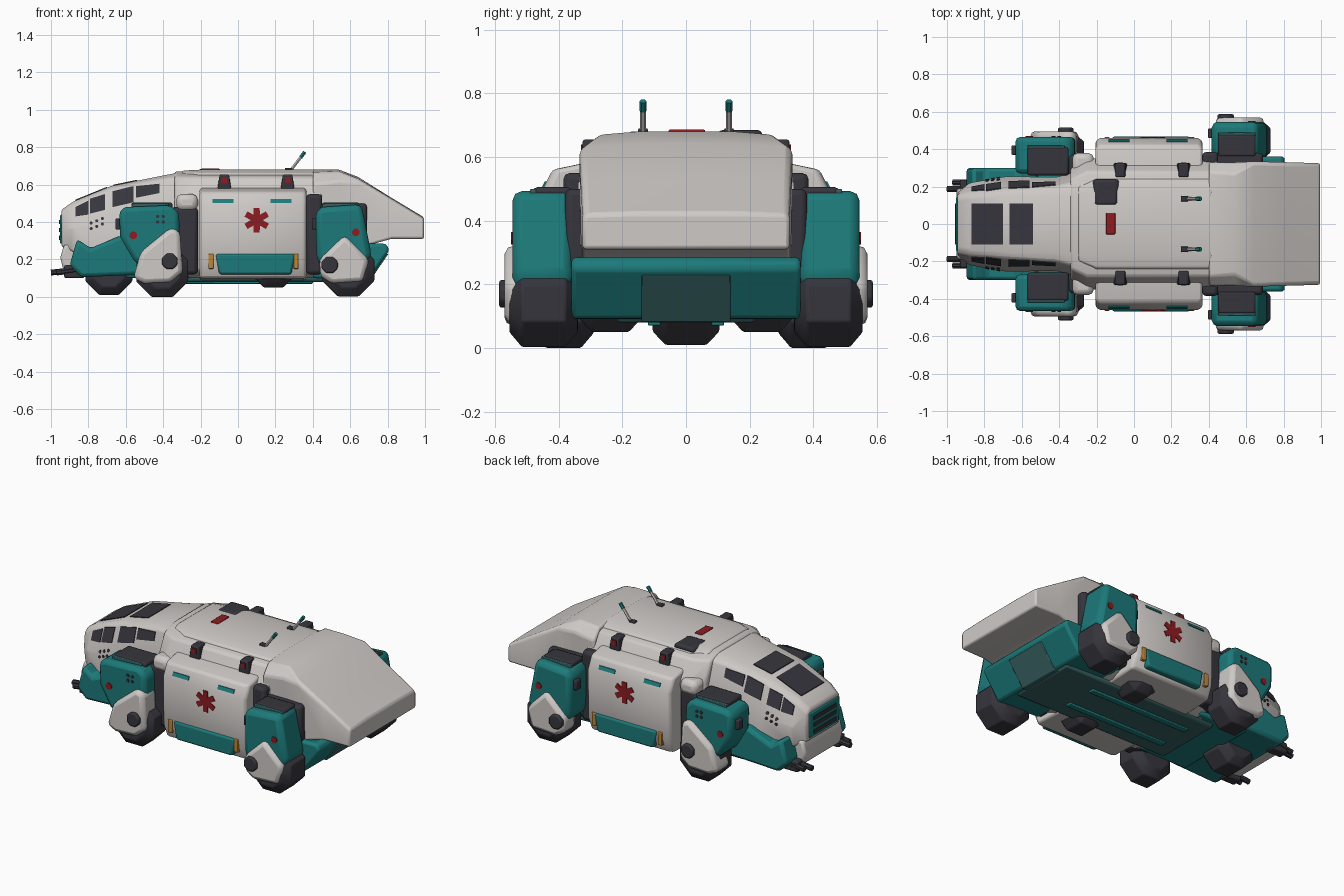
import bpy, bmesh, math
from mathutils import Vector
from mathutils.bvhtree import BVHTree


def material(name, rgb):
    m = bpy.data.materials.new(name)
    m.diffuse_color = (*rgb, 1)
    return m


WHITE = material("warm white", (0.62, 0.59, 0.57))
TEAL = material("teal", (0.012, 0.195, 0.195))
DARK = material("charcoal", (0.036, 0.036, 0.046))
RED = material("red", (0.27, 0.012, 0.016))
SLATE = material("slate teal", (0.04, 0.12, 0.125))
ORANGE = material("orange", (0.5, 0.24, 0.04))


def finish(name, bm, mat, bevel=0.0, mirror=False):
    bmesh.ops.recalc_face_normals(bm, faces=bm.faces)
    me = bpy.data.meshes.new(name)
    bm.to_mesh(me)
    bm.free()
    me.materials.append(mat)
    ob = bpy.data.objects.new(name, me)
    bpy.context.collection.objects.link(ob)
    if bevel:
        b = ob.modifiers.new("bevel", 'BEVEL')
        b.width, b.segments, b.limit_method = bevel, 2, 'ANGLE'
    if mirror:
        m = ob.modifiers.new("mirror", 'MIRROR')
        m.use_axis = (False, True, False)
        m.use_mirror_merge = False
    return ob


def skin(rings):
    """Closed solid through a list of equal-length point rings."""
    bm = bmesh.new()
    vs = [[bm.verts.new(p) for p in r] for r in rings]
    n = len(vs[0])
    for a, b in zip(vs, vs[1:]):
        for i in range(n):
            j = (i + 1) % n
            bm.faces.new((a[i], a[j], b[j], b[i]))
    bm.faces.new(vs[0])
    bm.faces.new(vs[-1][::-1])
    return bm


def loft(name, sections, mat, bevel=0.012):
    """Symmetric hull along x from half cross-sections of (y, z)."""
    rings = [[(x, y, z) for y, z in h] + [(x, -y, z) for y, z in reversed(h)]
             for x, h in sections]
    return finish(name, skin(rings), mat, bevel)


def block(name, prof, y0, y1, mat, bevel=0.01, mirror=True):
    """Side profile of (x, z) points extruded across y."""
    rings = [[(x, y, z) for x, z in prof] for y in (y0, y1)]
    return finish(name, skin(rings), mat, bevel, mirror)


def box(name, x0, x1, y0, y1, z0, z1, mat, bevel=0.01, mirror=True):
    return block(name, [(x0, z0), (x1, z0), (x1, z1), (x0, z1)], y0, y1, mat, bevel, mirror)


def ngon(cx, cz, r, n):
    angles = [2 * math.pi * (i + 0.5) / n for i in range(n)]
    return [(cx + r * math.sin(a), cz + r * math.cos(a)) for a in angles]


def star(cx, cz, r, inner):
    """Six blunt arms, one pointing up."""
    out = []
    for i in range(6):
        for da, k in ((-0.24, r), (0.24, r), (math.pi / 6, inner)):
            a = i * math.pi / 3 + da
            out.append((cx + k * math.sin(a), cz + k * math.cos(a)))
    return out


def wheel(name, x, bottom, r, y0, y1, mirror=True):
    """Octagonal wheel with chamfered shoulders, resting at the given height."""
    cz = bottom + r * math.cos(math.pi / 8)
    rings = [[(u, y, v) for u, v in ngon(x, cz, r * k, 8)]
             for y, k in ((y0, 0.66), (y0 + 0.04, 1), (y1 - 0.04, 1), (y1, 0.66))]
    return finish(name, skin(rings), DARK, 0.006, mirror)


def rod(name, a, b, r, mat, n=8):
    a, b = Vector(a), Vector(b)
    q = (b - a).to_track_quat('Z', 'Y')
    rings = [[p + q @ Vector((u, v, 0)) for u, v in ngon(0, 0, r, n)] for p in (a, b)]
    return finish(name, skin(rings), mat, 0, True)


def decal(name, target, pts, axis, sign, mat):
    """Thin plate whose outline is projected onto the target along an axis."""
    bpy.context.view_layer.update()
    tree = BVHTree.FromObject(target, bpy.context.evaluated_depsgraph_get())
    d = Vector([0, 0, 0])
    d[axis] = -sign
    hits = []
    for u, v in pts:
        o = [u, v]
        o.insert(axis, 3 * sign)
        h = tree.ray_cast(Vector(o), d)[0]
        if h is None:
            return
        hits.append(h)
    finish(name, skin([[h - d * 0.005 for h in hits], [h + d * 0.004 for h in hits]]), mat)


def side_decal(name, target, pts, mat):
    for s in (-1, 1):
        decal(name, target, pts, 1, s, mat)


def rect(a0, a1, b0, b1):
    return [(a0, b0), (a1, b0), (a1, b1), (a0, b1)]


# Cab, main hull, side bays and sloping tail
cab = loft("cab", [
    (-0.945, [(0.15, 0.27), (0.165, 0.36), (0.16, 0.44), (0.13, 0.465)]),
    (-0.88, [(0.21, 0.24), (0.22, 0.36), (0.17, 0.49), (0.14, 0.51)]),
    (-0.68, [(0.25, 0.20), (0.255, 0.40), (0.185, 0.575), (0.15, 0.592)]),
    (-0.42, [(0.24, 0.15), (0.25, 0.46), (0.20, 0.625), (0.15, 0.645)]),
    (-0.26, [(0.26, 0.15), (0.29, 0.50), (0.24, 0.65), (0.17, 0.675)])], WHITE)
hull_half = [(0.25, 0.1), (0.34, 0.14), (0.35, 0.52), (0.28, 0.64), (0.17, 0.67)]
hull = loft("hull", [(-0.34, [(y * 0.85, z) for y, z in hull_half]),
                     (-0.25, hull_half), (0.45, hull_half)], WHITE)
bay_half = [(0.2, 0.09), (0.42, 0.1), (0.455, 0.18), (0.46, 0.48), (0.42, 0.56), (0.3, 0.585)]
bay = loft("side_bays", [(-0.205, [(y * 0.97, z) for y, z in bay_half]), (-0.18, bay_half),
                         (0.34, bay_half), (0.365, [(y * 0.97, z) for y, z in bay_half])], WHITE)
tail = loft("tail", [
    (0.40, [(0.33, 0.2), (0.33, 0.6), (0.28, 0.665), (0.15, 0.68)]),
    (0.54, [(0.33, 0.2), (0.33, 0.62), (0.27, 0.67), (0.15, 0.68)]),
    (0.64, [(0.33, 0.26), (0.335, 0.61), (0.325, 0.632), (0.15, 0.642)]),
    (0.82, [(0.33, 0.31), (0.33, 0.50), (0.32, 0.525), (0.15, 0.53)]),
    (0.995, [(0.325, 0.31), (0.325, 0.40), (0.315, 0.42), (0.15, 0.425)])], WHITE)
roof = loft("roof_panel", [(-0.3, [(0.2, 0.62), (0.2, 0.66), (0.16, 0.675)]),
                           (-0.2, [(0.25, 0.62), (0.24, 0.66), (0.17, 0.68)]),
                           (0.42, [(0.25, 0.62), (0.24, 0.66), (0.17, 0.68)])], WHITE)
block("rear_skirt", [(0.4, 0.1), (0.7, 0.09), (0.81, 0.25), (0.79, 0.285), (0.4, 0.285)],
      -0.36, 0.36, TEAL, 0.015, False)
box("underbody", -0.4, 0.68, -0.22, 0.22, 0.08, 0.14, SLATE, 0.015, False)
box("underbody_rail", -0.3, 0.4, 0.08, 0.12, 0.07, 0.1, TEAL, 0.005)
block("rear_hatch", [(0.6, 0.085), (0.703, 0.082), (0.804, 0.23), (0.6, 0.23)],
      -0.14, 0.14, SLATE, 0.004, False)

# Nose: fenders, bumper, grille, twin guns
block("nose_fender", [(-0.86, 0.31), (-0.79, 0.26), (-0.62, 0.33), (-0.52, 0.30),
                      (-0.5, 0.12), (-0.84, 0.105), (-0.9, 0.17)], -0.3, 0.3, TEAL, 0.02, False)
box("nose_belly", -0.6, -0.26, -0.27, 0.27, 0.1, 0.25, TEAL, 0.015, False)
block("bumper", [(-0.93, 0.28), (-0.95, 0.21), (-0.93, 0.13), (-0.8, 0.115), (-0.8, 0.28)],
      -0.19, 0.19, WHITE, 0.015, False)
box("grille", -0.952, -0.9, -0.145, 0.145, 0.285, 0.44, TEAL, 0.008, False)
for i in range(3):
    box("grille_slat", -0.957, -0.93, -0.11, 0.11, 0.305 + 0.042 * i, 0.327 + 0.042 * i, DARK, 0, False)
box("gun_mount", -0.93, -0.82, 0.17, 0.235, 0.1, 0.17, DARK)
for dy, end in ((-0.013, -1.0), (0.022, -0.97)):
    rod("gun_barrel", (-0.85, 0.2 + dy, 0.145), (end, 0.2 + dy, 0.13), 0.017, DARK)

# Cab windows and vents
for p in ([(-0.87, 0.43), (-0.87, 0.48), (-0.80, 0.515), (-0.80, 0.44)],
          [(-0.79, 0.445), (-0.79, 0.525), (-0.71, 0.55), (-0.71, 0.465)],
          [(-0.67, 0.48), (-0.67, 0.565), (-0.56, 0.592), (-0.56, 0.505)],
          [(-0.545, 0.53), (-0.545, 0.592), (-0.42, 0.605), (-0.42, 0.555)]):
    side_decal("cab_side_window", cab, p, DARK)
for x0, x1 in ((-0.87, -0.7), (-0.665, -0.54)):
    decal("windshield", cab, rect(x0, x1, -0.11, 0.11), 2, 1, DARK)
for i in range(6):
    side_decal("cab_vent", cab, ngon(-0.785 + 0.03 * (i % 3), 0.365 + 0.03 * (i // 3) + 0.012 * (i % 3),
                                     0.009, 6), DARK)

# Side bay trim
side_decal("rescue_star", bay, star(0.1, 0.41, 0.068, 0.033), RED)
for x in (-0.08, 0.23):
    side_decal("bay_light", bay, rect(x - 0.055, x + 0.055, 0.503, 0.523), TEAL)
block("bay_sill", [(-0.12, 0.23), (0.305, 0.23), (0.285, 0.12), (-0.1, 0.12)], 0.4, 0.467, TEAL, 0.012)
for x in (-0.145, 0.31):
    box("bay_marker", x - 0.014, x + 0.014, 0.41, 0.464, 0.15, 0.23, ORANGE, 0.004)

# Dark frames between hull and wheel pods
box("rear_frame", 0.365, 0.45, 0.3, 0.385, 0.12, 0.55, DARK, 0.02)
box("rear_pod_arm", 0.42, 0.69, 0.3, 0.38, 0.13, 0.5, DARK, 0.02)
box("front_frame", -0.36, -0.215, 0.25, 0.37, 0.12, 0.48, DARK, 0.02)
box("front_arch", -0.33, -0.215, 0.24, 0.38, 0.46, 0.55, WHITE, 0.03)

# Wheel pods with hub covers
front_pod = block("front_wheel_pod", [(-0.635, 0.46), (-0.6, 0.48), (-0.36, 0.49), (-0.315, 0.45),
                                      (-0.31, 0.2), (-0.53, 0.17), (-0.56, 0.2), (-0.63, 0.32)],
                  0.27, 0.465, TEAL, 0.025)
rear_pod = block("rear_wheel_pod", [(0.415, 0.46), (0.45, 0.48), (0.66, 0.495), (0.715, 0.22),
                                    (0.66, 0.14), (0.46, 0.15), (0.42, 0.2)],
                 0.355, 0.545, TEAL, 0.03)
block("front_hub_cover", [(-0.56, 0.1), (-0.52, 0.24), (-0.36, 0.37), (-0.31, 0.35),
                          (-0.295, 0.13), (-0.36, 0.075), (-0.5, 0.07)], 0.36, 0.495, WHITE, 0.025)
block("rear_hub_cover", [(0.435, 0.2), (0.57, 0.33), (0.70, 0.2), (0.67, 0.08),
                         (0.5, 0.07), (0.44, 0.11)], 0.45, 0.57, WHITE, 0.025)
block("front_hub_bolt", ngon(-0.365, 0.19, 0.045, 8), 0.46, 0.515, DARK, 0.008)
block("rear_hub_bolt", ngon(0.49, 0.17, 0.047, 8), 0.5, 0.587, DARK, 0.008)
box("front_pod_hatch", -0.57, -0.35, 0.26, 0.41, 0.46, 0.505, DARK, 0.012)
box("rear_pod_hatch", 0.45, 0.65, 0.36, 0.48, 0.46, 0.505, DARK, 0.012)
for x0, y0 in ((-0.57, 0.4), (0.45, 0.47)):
    box("pod_hatch_strip", x0, x0 + 0.2, y0, y0 + 0.02, 0.47, 0.5, SLATE, 0.004)
box("rear_pod_lamp", 0.395, 0.43, 0.46, 0.51, 0.36, 0.42, DARK, 0.006)
box("front_pod_lamp", -0.655, -0.62, 0.37, 0.42, 0.36, 0.42, DARK, 0.006)
side_decal("front_pod_badge", front_pod, ngon(-0.56, 0.33, 0.021, 8), RED)
side_decal("rear_pod_badge", rear_pod, ngon(0.63, 0.345, 0.021, 8), RED)
for i in range(4):
    side_decal("pod_vent", front_pod, ngon(-0.43 + 0.03 * (i % 2), 0.4 + 0.03 * (i // 2), 0.01, 6), DARK)

# Wheels: big outer ones, mid pair and a centre nose wheel
wheel("front_wheel", -0.405, 0.0, 0.15, 0.29, 0.48)
wheel("rear_wheel", 0.59, 0.003, 0.15, 0.34, 0.555)
wheel("mid_wheel", 0.19, 0.05, 0.135, 0.14, 0.335)
wheel("nose_wheel", -0.69, 0.01, 0.135, -0.105, 0.105, False)

# Roof gear: hatch, beacon, side knobs, aerials
block("roof_hatch", [(-0.225, 0.65), (-0.21, 0.685), (-0.09, 0.685), (-0.075, 0.65)],
      0.1, 0.24, DARK, 0.015, False)
box("roof_beacon", -0.15, -0.1, -0.055, 0.06, 0.66, 0.686, RED, 0.004, False)
for x in (-0.073, 0.265):
    block("roof_knob", [(x - 0.037, 0.575), (x + 0.037, 0.575), (x + 0.025, 0.655), (x - 0.025, 0.655)],
          0.25, 0.325, DARK, 0.008)
    box("roof_knob_light", x - 0.015, x + 0.015, 0.3, 0.33, 0.61, 0.64, RED, 0)
rod("aerial", (0.27, 0.135, 0.66), (0.338, 0.135, 0.75), 0.009, WHITE, 6)
rod("aerial_tip", (0.335, 0.135, 0.745), (0.357, 0.135, 0.775), 0.011, TEAL, 6)
box("aerial_base", 0.25, 0.29, 0.12, 0.15, 0.66, 0.69, DARK, 0.004)

# Smooth shading with sharp edges kept
bpy.ops.object.select_all(action='SELECT')
bpy.context.view_layer.objects.active = cab
bpy.ops.object.shade_smooth_by_angle(angle=math.radians(35))
